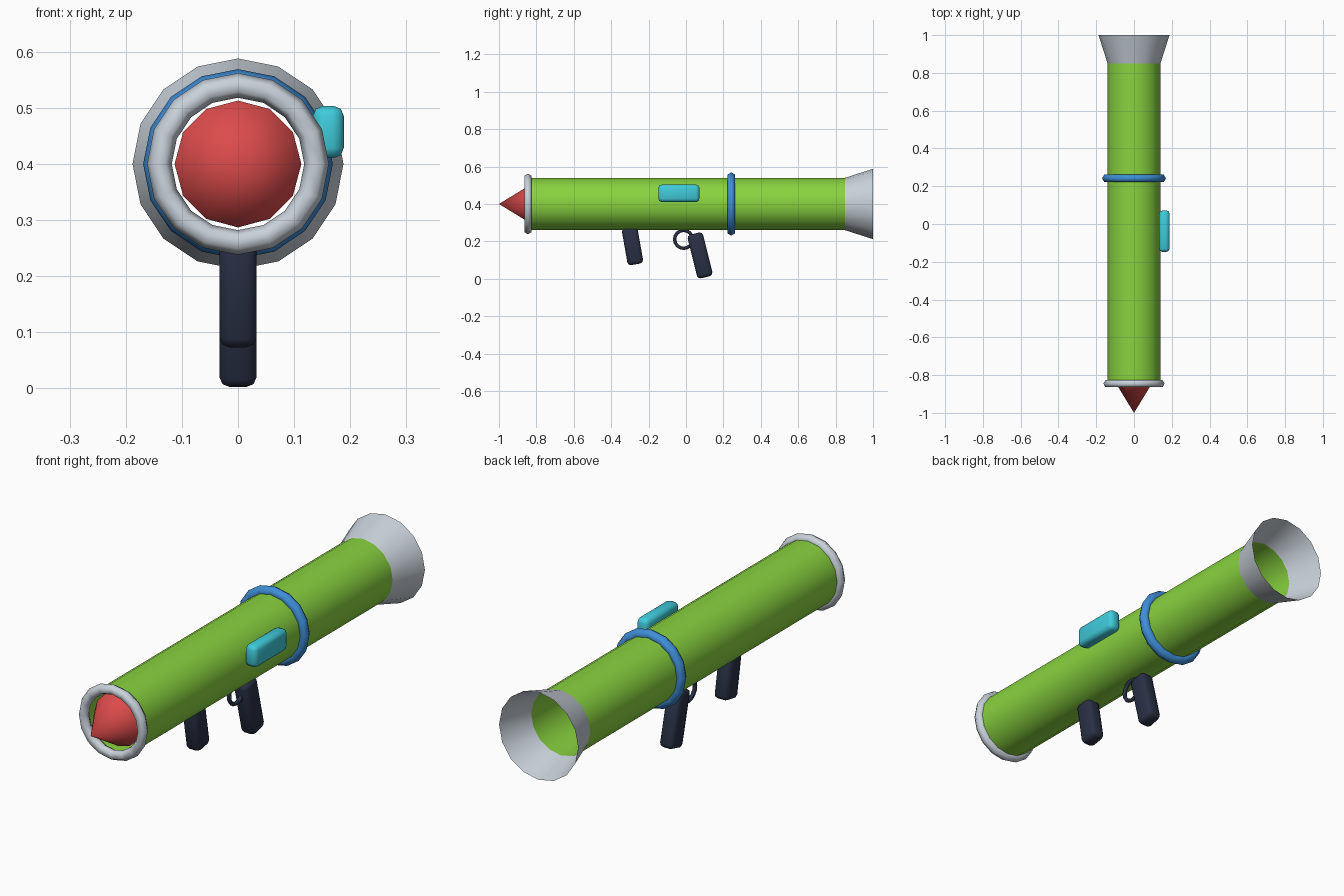
import bpy
from math import radians

if "Cube" in bpy.data.objects:
    bpy.data.objects.remove(bpy.data.objects["Cube"], do_unlink=True)

AXIS_Z = 0.4          # height of the barrel axis
TUBE_R = 0.14
ALONG_Y = (radians(-90), 0, 0)


def material(name, rgb):
    mat = bpy.data.materials.new(name)
    mat.use_nodes = True
    color = (*rgb, 1)
    mat.diffuse_color = color
    mat.node_tree.nodes["Principled BSDF"].inputs["Base Color"].default_value = color
    return mat


green = material("lime green", (0.25, 0.65, 0.05))
silver = material("silver grey", (0.58, 0.64, 0.70))
red = material("warhead red", (0.72, 0.07, 0.07))
blue = material("band blue", (0.05, 0.27, 0.68))
teal = material("sight teal", (0.05, 0.60, 0.71))
navy = material("grip navy", (0.022, 0.030, 0.060))


def finish(name, mat, angle):
    obj = bpy.context.object
    obj.name = name
    obj.data.name = name
    obj.data.materials.append(mat)
    bpy.ops.object.shade_smooth_by_angle(angle=radians(angle))
    return obj


def barrel_part(name, mat, y0, y1, r0, r1, sides=16, fill="NOTHING"):
    """Round section along y, from radius r0 at y0 to r1 at y1."""
    bpy.ops.mesh.primitive_cone_add(
        vertices=sides, radius1=r0, radius2=r1, depth=y1 - y0,
        end_fill_type=fill, location=(0, (y0 + y1) / 2, AXIS_Z), rotation=ALONG_Y)
    return finish(name, mat, 40)


def ring(name, mat, location, rotation, major, minor, sides=16):
    bpy.ops.mesh.primitive_torus_add(
        major_segments=sides, minor_segments=6, major_radius=major,
        minor_radius=minor, location=location, rotation=rotation)
    return finish(name, mat, 80)


def rounded_box(name, mat, size, location, tilt=0, bevel=0.018):
    bpy.ops.mesh.primitive_cube_add(size=1, location=location)
    obj = bpy.context.object
    obj.scale = size
    bpy.ops.object.transform_apply(location=False, rotation=False, scale=True)
    obj.rotation_euler.x = radians(tilt)
    mod = obj.modifiers.new("rounded edges", "BEVEL")
    mod.width = bevel
    mod.segments = 2
    bpy.ops.object.modifier_apply(modifier=mod.name)
    return finish(name, mat, 50)


# Open barrel, flared exhaust and pointed warhead
barrel_part("barrel", green, -0.85, 0.85, TUBE_R, TUBE_R)
barrel_part("exhaust_flare", silver, 0.85, 1.0, TUBE_R, 0.188)
barrel_part("warhead", red, -1.0, -0.815, 0, 0.113, sides=12, fill="NGON")

# Muzzle ring and middle band
ring("muzzle_ring", silver, (0, -0.845, AXIS_Z), ALONG_Y, TUBE_R, 0.022)
ring("middle_band", blue, (0, 0.242, AXIS_Z), ALONG_Y, 0.146, 0.023)

# Sight box on the left side
rounded_box("sight", teal, (0.055, 0.22, 0.093), (0.161, -0.038, 0.457))

# Grips and trigger guard below
rounded_box("front_grip", navy, (0.066, 0.085, 0.20), (0, -0.286, 0.176), tilt=10)
rounded_box("rear_grip", navy, (0.066, 0.085, 0.24), (0, 0.075, 0.125), tilt=14)
ring("trigger_guard", navy, (0, -0.013, 0.211), (0, radians(90), 0), 0.048, 0.009)
